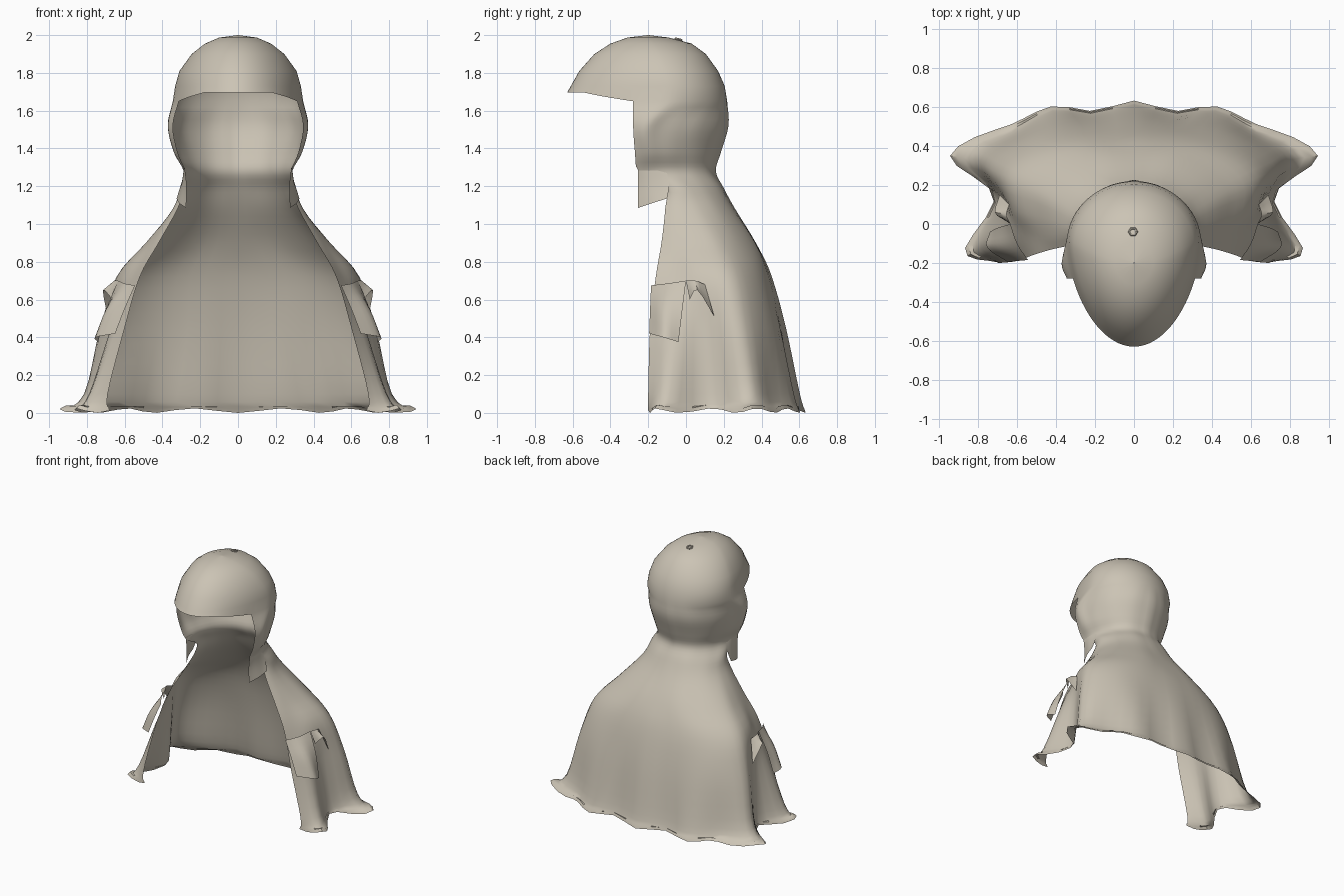
import bpy, bmesh, math
from mathutils import Vector

if "Cube" in bpy.data.objects:
    bpy.data.objects.remove(bpy.data.objects["Cube"])

cloth = bpy.data.materials.new("beige cloth")
cloth.diffuse_color = (0.60, 0.55, 0.46, 1)
cloth.use_nodes = True
cloth.node_tree.nodes["Principled BSDF"].inputs["Base Color"].default_value = cloth.diffuse_color

HALF = 22      # columns from centre back to a front edge (5 degrees each)


def finish(name, bm, angle=50):
    bmesh.ops.remove_doubles(bm, verts=bm.verts, dist=0.0005)
    bmesh.ops.recalc_face_normals(bm, faces=bm.faces)
    me = bpy.data.meshes.new(name)
    bm.to_mesh(me)
    bm.free()
    me.materials.append(cloth)
    ob = bpy.data.objects.new(name, me)
    bpy.context.collection.objects.link(ob)
    bpy.ops.object.select_all(action='DESELECT')
    ob.select_set(True)
    bpy.context.view_layer.objects.active = ob
    bpy.ops.object.shade_smooth_by_angle(angle=math.radians(angle))
    return ob


def add_grid(bm, rows):
    vs = [[bm.verts.new(p) for p in r] for r in rows]
    for a, b in zip(vs, vs[1:]):
        for i in range(len(a) - 1):
            bm.faces.new((a[i], a[i + 1], b[i + 1], b[i]))


def spline(pts, t):
    """Point on a Catmull-Rom curve, t counted in control points."""
    i = min(int(t), len(pts) - 2)
    f = t - i
    b, c = pts[i], pts[i + 1]
    a = pts[i - 1] if i else b * 2 - c
    d = pts[i + 2] if i + 2 < len(pts) else c * 2 - b
    return 0.5 * (2 * b + (c - a) * f + (2 * a - 5 * b + 4 * c - d) * f ** 2
                  + (3 * b - a - 3 * c + d) * f ** 3)


def dome_point(deg, z, w, yf, yb, yc):
    """Egg-shaped ring, 0 degrees at the back and 180 at the front."""
    s, c = math.sin(math.radians(deg)), math.cos(math.radians(deg))
    y = yc + c * ((yb - yc) if c > 0 else (yc - yf))
    return Vector((w * s * (1 - 0.1 * max(0, -c)), y, z))


def rim_point(deg):
    p = dome_point(deg, 1.65, 0.345, -0.63, 0.218, -0.1)
    p.z += 0.045 * min(1, max(0, (abs(deg) - 110) / 35))
    return p


# Hood dome with its overhanging brim
bm = bmesh.new()
degs = range(-180, 181, 5)
rings = [(2.0, 0.002, -0.202, -0.198, -0.2), (1.987, 0.10, -0.31, -0.09, -0.2),
         (1.955, 0.175, -0.40, 0.03, -0.18), (1.90, 0.245, -0.485, 0.105, -0.15),
         (1.81, 0.31, -0.565, 0.17, -0.12), (1.73, 0.333, -0.61, 0.205, -0.1)]
add_grid(bm, [[dome_point(d, *r) for d in degs] for r in rings]
         + [[rim_point(d) for d in degs]])

# Hood sides, neck and cloak: half sections from centre back to the front edge
sections = [
    (1.52, (0, .225), (.15, .185), (.27, .08), (.325, -.03), (.35, -.13), (.372, -.21), (.345, -.28)),
    (1.38, (0, .185), (.14, .145), (.24, .06), (.30, -.05), (.325, -.13), (.34, -.2), (.32, -.27)),
    (1.28, (0, .158), (.13, .125), (.215, .05), (.26, -.04), (.28, -.11), (.288, -.18), (.28, -.25)),
    (1.19, (0, .20), (.13, .18), (.23, .11), (.285, .03), (.305, -.03), (.30, -.08), (.285, -.11)),
    (1.08, (0, .26), (.15, .24), (.27, .17), (.33, .08), (.345, .0), (.34, -.06), (.32, -.11)),
    (0.90, (0, .37), (.20, .36), (.38, .28), (.48, .17), (.48, .05), (.45, -.06), (.42, -.13)),
    (0.72, (0, .455), (.30, .43), (.50, .36), (.635, .24), (.62, .08), (.56, -.05), (.52, -.16)),
    (0.45, (0, .52), (.32, .50), (.58, .42), (.73, .28), (.66, .10), (.67, -.06), (.60, -.19)),
    (0.10, (0, .58), (.38, .56), (.64, .46), (.815, .33), (.70, .12), (.79, -.10), (.69, -.20)),
    (0.00, (0, .61), (.40, .59), (.66, .51), (.945, .35), (.72, .14), (.87, -.14), (.68, -.20)),
]
keys = [[rim_point(5 * i) for i in range(HALF + 1)]]
for z, *pts in sections:
    ctrl = [Vector((x, y, z)) for x, y in pts]
    keys.append([spline(ctrl, 6 * i / HALF) for i in range(HALF + 1)])


def draped(p, i):
    """Folds that deepen towards the hem."""
    k = min(1, max(0, (0.68 - p.z) / 0.6))
    if i < 12:
        fade = max(0, 1 - (p.x / 0.85) ** 2)
        p.y += 0.024 * k * fade * math.cos(2 * math.pi * p.x / 0.43)
    p.z = max(p.z, 0)
    if p.z < 0.03:
        p.z += 0.012 * (1 - math.cos(i * 1.5))
    return p


SUB = 4
rows = []
for r in range((len(keys) - 1) * SUB + 1):
    half = [draped(spline([k[i] for k in keys], r / SUB), i) for i in range(HALF + 1)]
    half[0].x = 0
    rows.append([Vector((-p.x, p.y, p.z)) for p in half[:0:-1]] + half)
add_grid(bm, rows)
finish("hooded_cloak", bm)


def mirrored_sheet(name, rows, sub=4):
    """Smooth patch through control rows, made on both sides."""
    rows = [[Vector(p) for p in r] for r in rows]
    n = (len(rows[0]) - 1) * sub
    wide = [[spline(r, i / sub) for i in range(n + 1)] for r in rows]
    m = (len(rows) - 1) * sub
    full = [[spline([w[i] for w in wide], j / sub) for i in range(n + 1)]
            for j in range(m + 1)]
    for side, s in (("right", 1), ("left", -1)):
        bm = bmesh.new()
        add_grid(bm, [[(p.x * s, p.y, p.z) for p in r] for r in full])
        finish(side + "_" + name, bm)


# Collar points hanging below the hood opening
mirrored_sheet("collar_flap", [
    [(.282, -.255, 1.30), (.288, -.18, 1.29), (.283, -.10, 1.27)],
    [(.272, -.255, 1.20), (.296, -.18, 1.20), (.305, -.09, 1.20)],
    [(.275, -.255, 1.085), (.31, -.18, 1.11), (.325, -.10, 1.135)]])

# Turned-back cuff over each arm slit
mirrored_sheet("arm_cuff", [
    [(.545, -.185, .675), (.60, -.10, .685), (.635, 0, .70)],
    [(.60, -.19, .55), (.69, -.12, .55), (.70, -.02, .54)],
    [(.65, -.195, .42), (.755, -.12, .40), (.74, -.04, .375)]])

# Small folded tuck behind the cuff
mirrored_sheet("arm_tuck", [
    [(.635, 0, .70), (.655, .05, .70), (.64, .10, .68)],
    [(.665, .02, .60), (.715, .06, .65), (.69, .15, .51)]], 3)

# Small ring stitched at the crown
bpy.ops.mesh.primitive_torus_add(major_segments=6, minor_segments=5, major_radius=0.02,
                                 minor_radius=0.006, location=(-0.005, -0.04, 1.978),
                                 rotation=(-0.25, 0, 0))
ring = bpy.context.object
ring.name = "crown_ring"
ring.data.materials.append(cloth)
